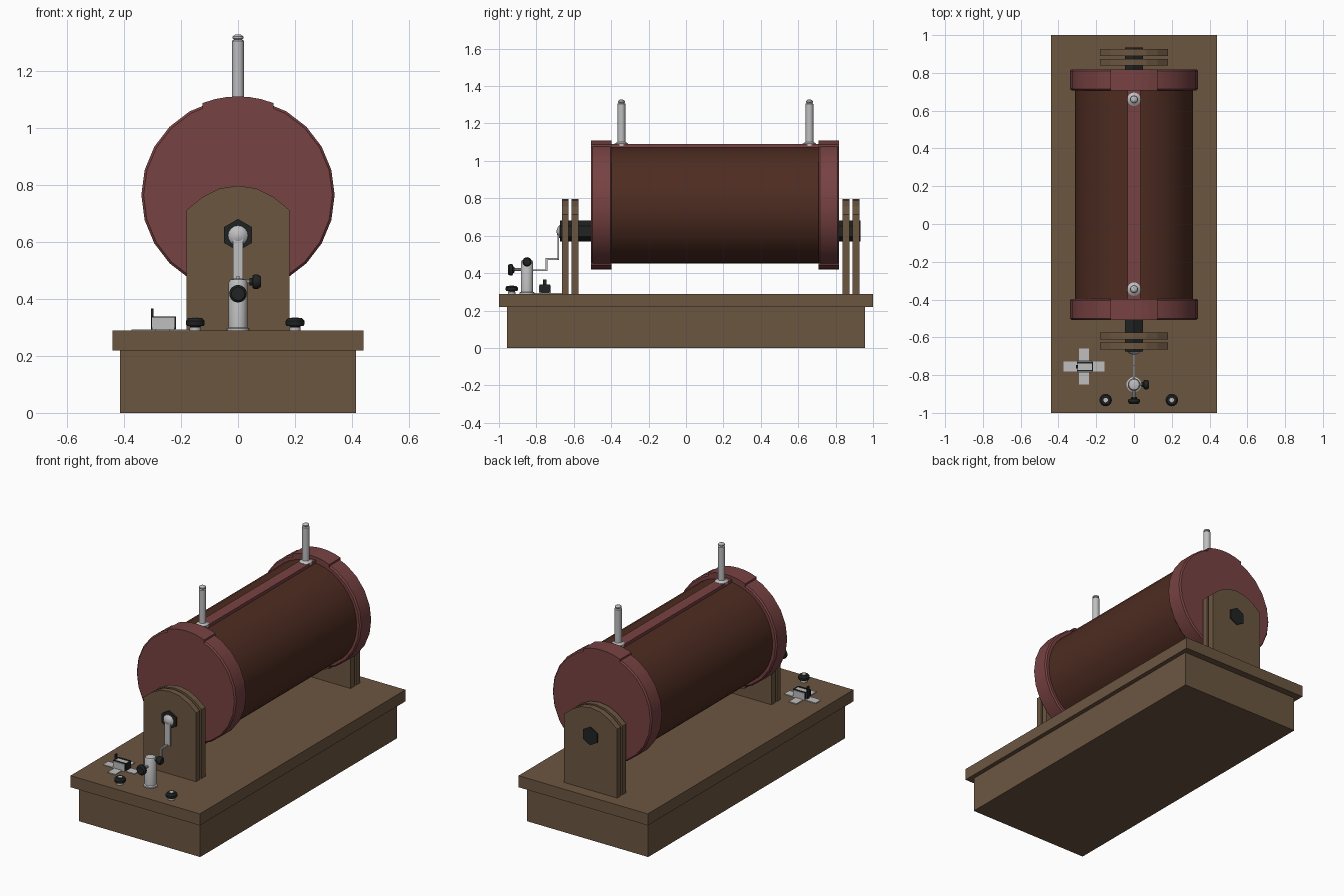
import bpy, bmesh, math
from mathutils import Vector

if "Cube" in bpy.data.objects:
    bpy.data.objects.remove(bpy.data.objects["Cube"])


def mat(name, r, g, b):
    m = bpy.data.materials.new(name)
    m.diffuse_color = (r, g, b, 1)
    m.use_nodes = True
    m.node_tree.nodes["Principled BSDF"].inputs["Base Color"].default_value = m.diffuse_color
    return m


WOOD = mat("brown wood", .150, .094, .053)
WRAP = mat("dark brown winding wrap", .075, .025, .015)
RED = mat("dull red end cap", .185, .054, .054)
BLACK = mat("black", .015, .017, .017)
METAL = mat("light metal", .52, .52, .53)


def finish(bm, name, m, smooth=True):
    bmesh.ops.recalc_face_normals(bm, faces=bm.faces)
    me = bpy.data.meshes.new(name)
    bm.to_mesh(me)
    bm.free()
    ob = bpy.data.objects.new(name, me)
    bpy.context.collection.objects.link(ob)
    me.materials.append(m)
    if smooth:
        bpy.ops.object.select_all(action='DESELECT')
        ob.select_set(True)
        bpy.context.view_layer.objects.active = ob
        bpy.ops.object.shade_smooth_by_angle(angle=math.radians(35))
    return ob


def box(name, m, x0, x1, y0, y1, z0, z1):
    bm = bmesh.new()
    bmesh.ops.create_cube(bm, size=1)
    for v in bm.verts:
        v.co = ((x0 + x1) / 2 + v.co.x * (x1 - x0), (y0 + y1) / 2 + v.co.y * (y1 - y0),
                (z0 + z1) / 2 + v.co.z * (z1 - z0))
    return finish(bm, name, m, False)


def lathe(name, m, origin, axis, profile, n=24, phase=0, smooth=True):
    """Rings of (distance along axis, radius), closed at both ends."""
    bm = bmesh.new()
    axis = Vector(axis).normalized()
    u = Vector((0, 0, 1)) if abs(axis.z) < .9 else Vector((1, 0, 0))
    w = axis.cross(u)
    rings = []
    for d, r in profile:
        ring = []
        for i in range(n):
            a = phase + 2 * math.pi * i / n
            ring.append(bm.verts.new(Vector(origin) + axis * d + (u * math.cos(a) + w * math.sin(a)) * r))
        rings.append(ring)
    for a, b in zip(rings, rings[1:]):
        for i in range(n):
            j = (i + 1) % n
            bm.faces.new((a[i], a[j], b[j], b[i]))
    bm.faces.new(rings[0])
    bm.faces.new(rings[-1])
    return finish(bm, name, m, smooth)


def prism(name, m, pts, axis, a, b):
    """Outline in the other two axes, extruded along axis (0 = x, 1 = y)."""
    bm = bmesh.new()
    place = (lambda p, t: (t, p[0], p[1])) if axis == 0 else (lambda p, t: (p[0], t, p[1]))
    f = bm.faces.new([bm.verts.new(place(p, a)) for p in pts])
    ext = bmesh.ops.extrude_face_region(bm, geom=[f])
    d = Vector((b - a, 0, 0)) if axis == 0 else Vector((0, b - a, 0))
    bmesh.ops.translate(bm, vec=d, verts=[v for v in ext['geom'] if isinstance(v, bmesh.types.BMVert)])
    return finish(bm, name, m, False)


# Base
box("base_box", WOOD, -.413, .413, -.957, .957, 0, .218)
box("base_top", WOOD, -.44, .44, -1, 1, .218, .289)

# Arched support boards, two at each end
arch = [(-.18, .289), (.18, .289), (.18, .712), (.125, .757), (.065, .787), (0, .797),
        (-.065, .787), (-.125, .757), (-.18, .712)]
for i, (a, b) in enumerate([(-.664, -.628), (-.611, -.575), (.838, .874), (.890, .927)]):
    prism(f"support_board_{i + 1}", WOOD, arch, 1, a, b)

# Coil body and end caps
CZ = .762
lathe("coil_body", WRAP, (0, 0, CZ), (0, 1, 0), [(-.42, .312), (.73, .312)], 40)
for name, a, b in (("front", -.508, -.397), ("back", .708, .819)):
    lathe(name + "_end_cap", RED, (0, 0, CZ + .002), (0, 1, 0),
          [(a, .331), (a + .008, .339), (b - .008, .339), (b, .331)], 24)
    # raised pads at top and bottom of the rim
    for s, side in ((1, "top"), (-1, "bottom")):
        arc = [(x, CZ + .003 + s * math.sqrt(.345 ** 2 - x * x)) for x in (-.125, -.08, -.04, 0, .04, .08, .125)]
        low = CZ + s * .30
        prism(f"{name}_cap_{side}_pad", RED, arc + [(.125, low), (-.125, low)], 1, a, b)

# Top rail and discharge posts
box("top_rail", RED, -.034, .034, -.40, .71, 1.04, 1.090)
for name, y in (("front", -.345), ("back", .66)):
    lathe(name + "_discharge_post", METAL, (0, y, 0), (0, 0, 1),
          [(1.08, .036), (1.092, .036), (1.102, .021), (1.305, .021), (1.309, .014), (1.313, .019),
           (1.320, .019), (1.327, .009)], 16)

# Hexagonal core ends
for name, a, b in (("front", -.674, -.50), ("back", .81, .934)):
    lathe(name + "_hex_core", BLACK, (0, 0, .624), (0, 1, 0), [(a, .056), (b, .056)], 6, 0, False)

# Interrupter hammer and bent spring
lathe("hammer_head", METAL, (0, -.668, .622), (0, -1, 0),
      [(0, .035), (.008, .035), (.015, .028), (.021, .016), (.024, .004)], 16)
prism("hammer_arm", METAL, [(-.679, .62), (-.687, .62), (-.687, .472), (-.679, .472)], 0, -.018, .018)
prism("bent_spring", METAL, [(-.679, .480), (-.750, .480), (-.750, .420), (-.83, .420), (-.83, .410),
                             (-.741, .410), (-.741, .471), (-.679, .471)], 0, -.005, .005)

# Contact pillar
PY = -.850
lathe("contact_pillar", METAL, (0, PY, 0), (0, 0, 1),
      [(.288, .040), (.296, .040), (.300, .033), (.458, .033), (.467, .028), (.471, .015)], 20)


def knob(name, origin, axis, start, r, depth):
    lathe(name, BLACK, origin, axis,
          [(start, r * .5), (start + depth * .25, r * .55), (start + depth * .3, r * .92),
           (start + depth * .45, r), (start + depth * .75, r), (start + depth, r * .75)], 16)


lathe("front_screw", METAL, (0, PY, .418), (0, -1, 0), [(0, .008), (.08, .008)], 10)
knob("front_screw_knob", (0, PY, .418), (0, -1, 0), .066, .031, .036)
lathe("side_screw", METAL, (0, PY, .460), (1, 0, 0), [(0, .007), (.05, .007)], 10)
knob("side_screw_knob", (0, PY, .460), (1, 0, 0), .040, .025, .040)

# Terminal knobs
for name, x in (("left", -.15), ("right", .20)):
    lathe(name + "_terminal_stud", METAL, (x, -.932, 0), (0, 0, 1), [(.288, .020), (.300, .020), (.302, .012), (.334, .012)], 14)
    knob(name + "_terminal_knob", (x, -.932, 0), (0, 0, 1), .294, .033, .038)

# Reversing switch
SX, SY = -.265, -.755
box("switch_plate_across", METAL, SX - .108, SX + .108, SY - .026, SY + .026, .288, .293)
box("switch_plate_along", METAL, SX - .026, SX + .026, SY - .096, SY + .096, .288, .294)
box("switch_block", METAL, SX - .036, SX + .043, SY - .032, SY + .032, .290, .335)
for s in (-1, 1):
    box("switch_edge_strip", BLACK, SX - .038, SX + .045, SY + s * .022 - .005, SY + s * .022 + .005, .30, .338)
box("switch_end_plate", BLACK, SX + .043, SX + .048, SY - .024, SY + .024, .290, .338)
box("switch_lever", BLACK, SX - .041, SX - .032, SY - .009, SY + .009, .289, .366)
